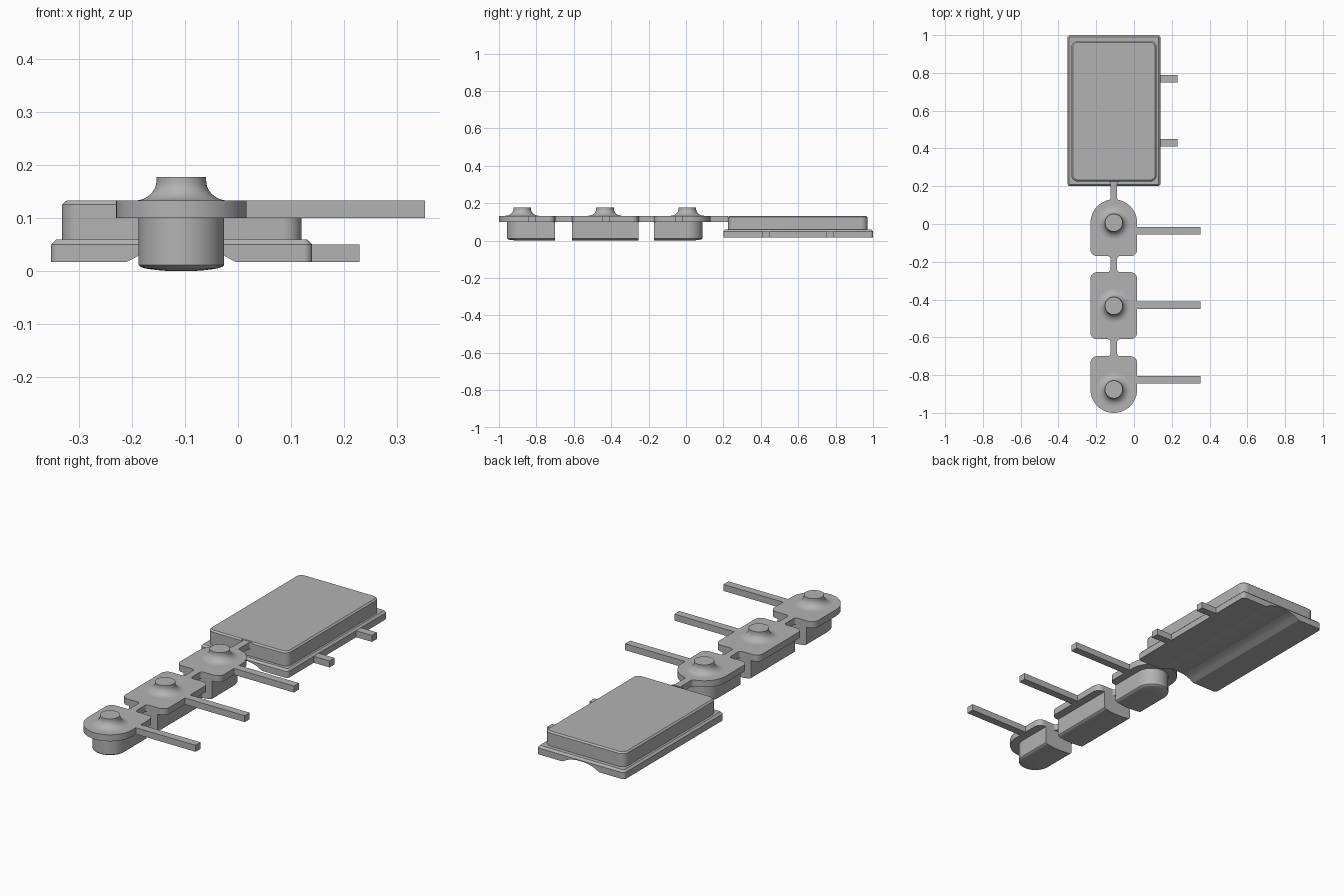
import bpy
import bmesh
from math import sin, cos, pi, radians

cube = bpy.data.objects.get("Cube")
if cube:
    bpy.data.objects.remove(cube, do_unlink=True)

GREY = (0.45, 0.45, 0.45, 1)
mat = bpy.data.materials.new("plain grey")
mat.use_nodes = True
mat.diffuse_color = GREY
mat.node_tree.nodes["Principled BSDF"].inputs["Base Color"].default_value = GREY

AXIS = -0.107             # centre line of the button chain
LOW, HIGH = 0.1, 0.133    # underside and top of the thin web


def finish(name, bm):
    bmesh.ops.remove_doubles(bm, verts=bm.verts, dist=1e-5)
    bmesh.ops.recalc_face_normals(bm, faces=bm.faces)
    mesh = bpy.data.meshes.new(name)
    bm.to_mesh(mesh)
    bm.free()
    mesh.materials.append(mat)
    obj = bpy.data.objects.new(name, mesh)
    bpy.context.collection.objects.link(obj)
    return obj


def smooth(obj):
    bpy.ops.object.select_all(action="DESELECT")
    obj.select_set(True)
    bpy.context.view_layer.objects.active = obj
    bpy.ops.object.shade_smooth_by_angle(angle=radians(32))


def loft(name, loops):
    """Skin a stack of closed loops and cap both ends."""
    bm = bmesh.new()
    rings = [[bm.verts.new(p) for p in loop] for loop in loops]
    n = len(rings[0])
    for a, b in zip(rings, rings[1:]):
        for i in range(n):
            j = (i + 1) % n
            bm.faces.new((a[i], a[j], b[j], b[i]))
    bm.faces.new(rings[0])
    bm.faces.new(rings[-1])
    return finish(name, bm)


def outline(x0, x1, y0, y1, front_r, back_r, z):
    """Rectangle with separate corner radii for front and back."""
    pts = []
    for k, (cx, cy, r) in enumerate(((x1, y1, back_r), (x0, y1, back_r),
                                     (x0, y0, front_r), (x1, y0, front_r))):
        sx, sy = (1 if cx == x1 else -1), (1 if cy == y1 else -1)
        for i in range(13 if r else 1):
            a = (k + i / 12) * pi / 2
            dx = r * cos(a) if r else 0
            dy = r * sin(a) if r else 0
            pts.append((cx - sx * r + dx, cy - sy * r + dy, z))
    return pts


def slab(name, x0, x1, y0, y1, front_r, back_r, layers):
    """Stack of outlines; square ends keep their place when inset."""
    loops = []
    for inset, z in layers:
        fi = inset if front_r else 0
        bi = inset if back_r else 0
        loops.append(outline(x0 + inset, x1 - inset, y0 + fi, y1 - bi,
                             front_r - fi, back_r - bi, z))
    obj = loft(name, loops)
    smooth(obj)
    return obj


def extrude_y(name, profile, y0, y1):
    return loft(name, [[(x, y, z) for x, z in profile] for y in (y0, y1)])


def bar(name, x0, x1, y, z0, z1):
    slab(name, x0, x1, y - 0.02, y + 0.02, 0, 0, [(0, z0), (0, z1)])


# Base plate with chamfered rim
base = slab("base_plate", -0.353, 0.14, 0.2, 1.0, 0.016, 0.016,
            [(0, 0.017), (0, 0.05), (0.01, 0.06)])

# Arched channel along the underside
half = [(0.115, 0.0), (0.104, 0.017), (0.09, 0.024), (0.078, 0.031),
        (0.062, 0.037), (0.042, 0.042), (0.02, 0.045)]
profile = [(AXIS - x, z) for x, z in half] + [(AXIS + x, z) for x, z in reversed(half)]
cutter = extrude_y("channel_cutter", profile, 0.1, 1.1)
cutter.hide_render = True
mod = base.modifiers.new("channel", "BOOLEAN")
mod.operation = "DIFFERENCE"
mod.solver = "EXACT"
mod.object = cutter
bpy.context.view_layer.objects.active = base
bpy.ops.object.modifier_apply(modifier=mod.name)
bpy.data.objects.remove(cutter, do_unlink=True)
smooth(base)

# Raised panel
slab("raised_panel", -0.332, 0.12, 0.225, 0.97, 0.035, 0.035,
     [(0, 0.058), (0, 0.126), (0.008, HIGH)])

# Side tabs on the base plate
for i, y in enumerate((0.43, 0.77)):
    bar(f"side_tab_{i + 1}", 0.13, 0.229, y, 0.017, 0.05)


def knob(name, y):
    """Flat-topped button with a concave flared foot."""
    rings = [(0.09, HIGH - 0.003), (0.09, HIGH)]
    for i in range(1, 11):
        a = i / 10 * pi / 2
        rings.append((0.09 - 0.043 * sin(a), 0.17 - 0.037 * cos(a)))
    rings.append((0.047, 0.178))
    loops = [[(AXIS + r * cos(t * pi / 24), y + r * sin(t * pi / 24), z)
              for t in range(48)] for r, z in rings]
    smooth(loft(name, loops))


# Buttons: flange, body with softly domed underside, knob, arm
R, BODY = 0.1235, 0.081
DOME = [(0, LOW), (0, 0.012), (0.004, 0.008), (0.013, 0.005), (0.035, 0.002), (0.06, 0)]
# name, flange y range, front radius, back radius, knob y, arm y
BUTTONS = (("front", -1.0, -0.7, R, 0.035, -0.876, -0.825),
           ("middle", -0.61, -0.255, 0.035, 0.035, -0.433, -0.43),
           ("rear", -0.17, 0.13, 0.035, R, 0.007, -0.035))
for name, y0, y1, fr, br, ky, ay in BUTTONS:
    slab(f"{name}_flange", AXIS - R, AXIS + R, y0, y1, fr, br, [(0, LOW), (0, HIGH)])
    front_round, back_round = fr == R, br == R
    slab(f"{name}_body", AXIS - BODY, AXIS + BODY,
         ky - BODY if front_round else y0, ky + BODY if back_round else y1,
         BODY if front_round else 0, BODY if back_round else 0, DOME)
    knob(f"{name}_knob", ky)
    bar(f"{name}_arm", 0.0, 0.353, ay, LOW, HIGH)

# Narrow links with small fillets where they meet the parts
for i, (y0, y1) in enumerate(((-0.7, -0.61), (-0.255, -0.17), (0.125, 0.225))):
    side = []
    for k in range(7):
        a = k / 6 * pi / 2
        side.append((0.018 + 0.014 * (1 - sin(a)), 0.014 * (1 - cos(a))))
    edge = [(w, y0 + d) for w, d in side] + [(w, y1 - d) for w, d in reversed(side)]
    ring = [(AXIS + w, y) for w, y in edge] + [(AXIS - w, y) for w, y in reversed(edge)]
    smooth(loft(f"link_{i + 1}", [[(x, y, z) for x, y in ring] for z in (LOW, HIGH)]))
